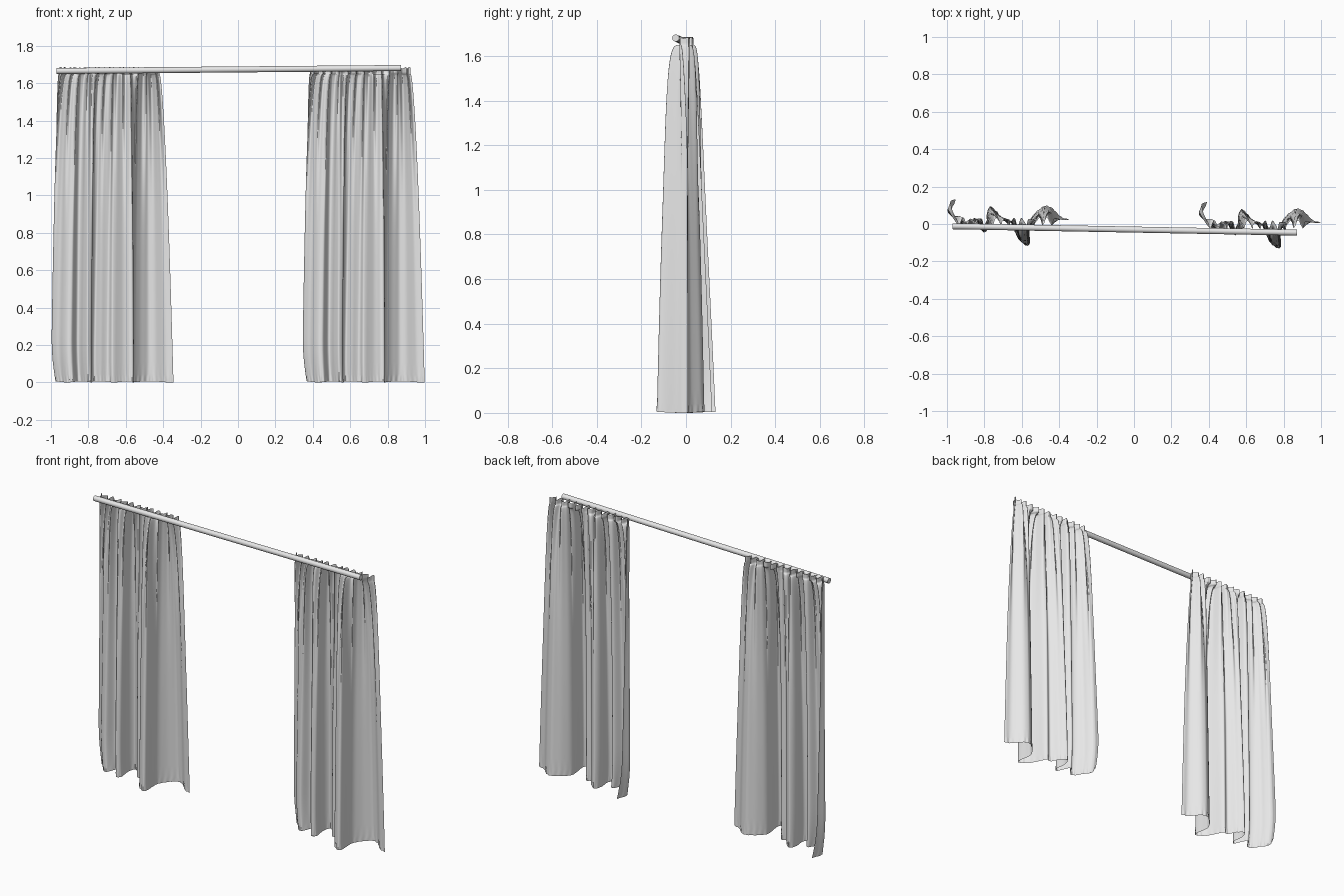
import bpy
import bmesh
from math import sin, cos, pi
from mathutils import Vector

cube = bpy.data.objects.get("Cube")
if cube:
    bpy.data.objects.remove(cube)


def make_material(name, colour):
    mat = bpy.data.materials.new(name)
    mat.use_nodes = True
    mat.diffuse_color = colour
    mat.node_tree.nodes["Principled BSDF"].inputs["Base Color"].default_value = colour
    return mat


GREY = make_material("light grey", (0.8, 0.8, 0.8, 1))

# Plan of the hanging folds at the hem
HEM = [(-.982, .085), (-1.0, .07), (-.988, .045), (-.955, .025), (-.925, -.015),
       (-.895, -.018), (-.86, .03), (-.83, -.01), (-.805, -.045), (-.785, -.02),
       (-.79, .05), (-.77, .094), (-.735, .065), (-.705, .02), (-.67, .025),
       (-.645, -.025), (-.615, -.083), (-.58, -.114), (-.557, -.1), (-.562, -.03),
       (-.56, .015), (-.525, .06), (-.478, .098), (-.435, .08), (-.39, .04),
       (-.345, .02)]
COLUMNS, ROWS = 264, 44
TOP = 1.682     # frilled upper edge
PINCH = 1.65    # gathered line behind the rod


def along(points, u):
    """Smooth curve through the points, u from 0 to 1."""
    s = u * (len(points) - 1)
    i = min(int(s), len(points) - 2)
    f = s - i
    a, b, c, d = (Vector(points[max(0, min(k, len(points) - 1))])
                  for k in range(i - 1, i + 3))
    return b + 0.5 * f * (c - a + f * (2*a - 5*b + 4*c - d + f * (3*(b - c) + d - a)))


def cloth_point(u, z):
    drop = max(0.0, 1 - z / PINCH)
    spread = drop ** (0.35 + 0.25 * u)
    hem = along(HEM, u)
    # front folds swell out sooner than the rear ones
    depth = drop ** (0.36 if hem.y > 0 else 0.28)
    # gathered pleats at the top melt into broad folds below
    phase = 2 * pi * 12 * u
    pleat = 0.019 * cos(phase) + 0.005 * sin(2.3 * phase)
    gather = 0.12 + 0.88 * max(0.0, 1 - drop / 0.6) ** 2
    x_top = -0.957 + 0.537 * u + 0.004 * sin(phase)
    x = x_top + (hem.x - x_top) * spread
    y = 0.01 * (1 - depth) + hem.y * depth + pleat * gather
    # free side edge curls backward toward the floor
    y += 0.045 * (1 - u) ** 30 * drop
    # hem tucks in at the side and is lightly puckered
    low = max(0.0, 1 - z / 0.25)
    x += 0.03 * low ** 2 * (1 - u) ** 4
    if z < 0.04:
        y += 0.002 * sin(2 * pi * 44 * u)
    # uneven upper and lower edges
    if z > PINCH:
        z += (z - PINCH) * 0.12 * sin(phase * 1.7)
    z += 0.003 * low * (1 + sin(phase * 0.4))
    return x, y, z


def make_curtain(name, dx, dy):
    bm = bmesh.new()
    heights = [0, 0.012, 0.025, 0.04]
    heights += [0.04 + (PINCH - 0.04) * (1 - (1 - i / ROWS) ** 1.8)
                for i in range(1, ROWS + 1)]
    heights += [PINCH + (TOP - PINCH) * i / 3 for i in range(1, 4)]
    rows = []
    for z in heights:
        row = []
        for j in range(COLUMNS + 1):
            p = Vector(cloth_point(j / COLUMNS, z))
            row.append(bm.verts.new(p + Vector((dx, dy, 0))))
        rows.append(row)
    for low, high in zip(rows, rows[1:]):
        for j in range(COLUMNS):
            bm.faces.new((low[j], low[j + 1], high[j + 1], high[j]))
    mesh = bpy.data.meshes.new(name)
    bm.to_mesh(mesh)
    bm.free()
    mesh.materials.append(GREY)
    mesh.polygons.foreach_set("use_smooth", [True] * len(mesh.polygons))
    obj = bpy.data.objects.new(name, mesh)
    bpy.context.collection.objects.link(obj)


# Two matching curtains
make_curtain("right_curtain", 0, 0)
make_curtain("left_curtain", 1.343, -0.015)

# Slightly tilted rod in front of the gathered tops
start, end = Vector((-.97, -.012, 1.665)), Vector((.872, -.046, 1.681))
axis = end - start
bpy.ops.mesh.primitive_cylinder_add(vertices=24, radius=0.016, depth=axis.length,
                                    location=(start + end) / 2)
rod = bpy.context.object
rod.name = "curtain_rod"
rod.rotation_euler = axis.to_track_quat('Z', 'Y').to_euler()
rod.data.materials.append(GREY)
bpy.ops.object.shade_smooth_by_angle()
